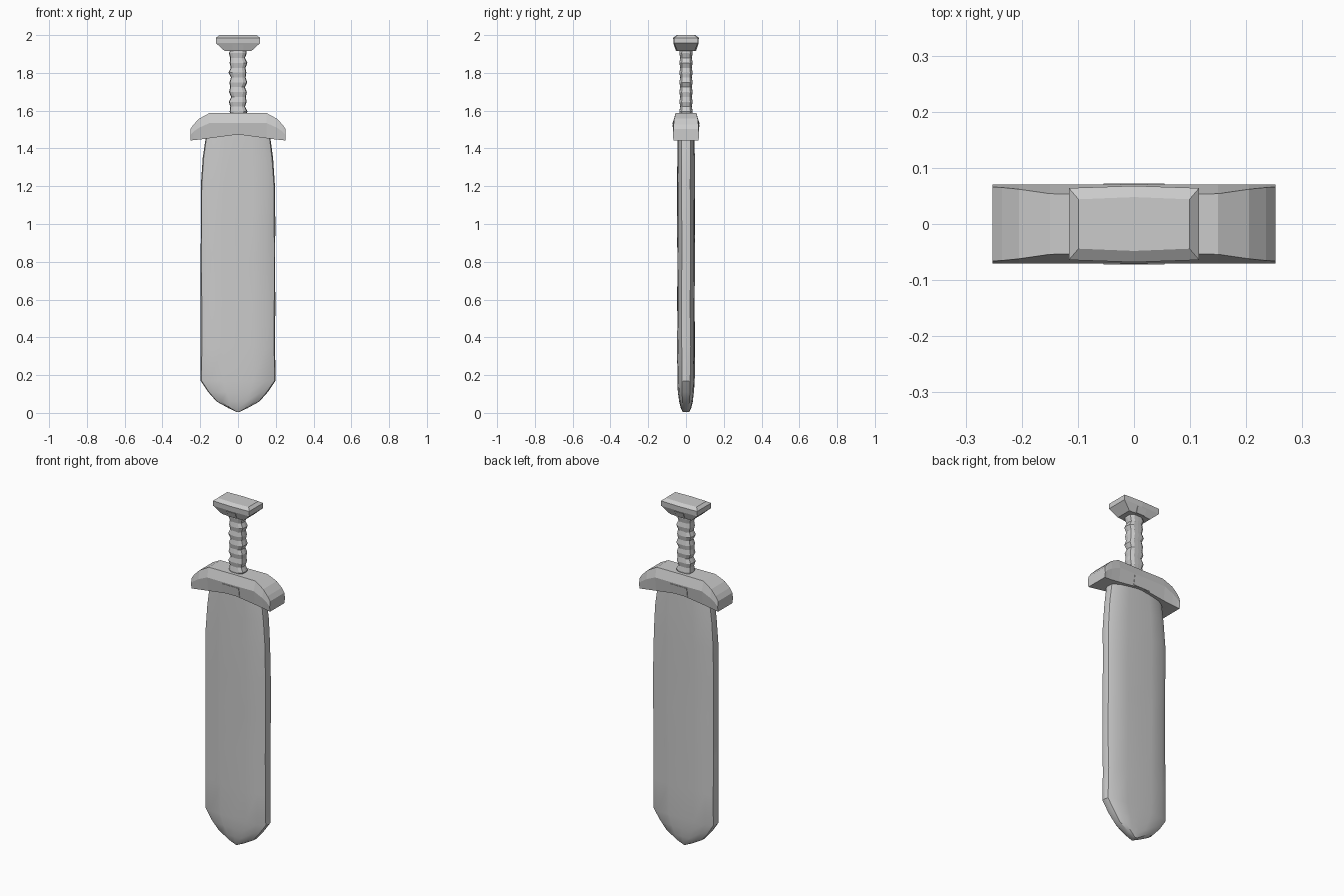
import bpy, bmesh, random
from math import sin

if "Cube" in bpy.data.objects:
    bpy.data.objects.remove(bpy.data.objects["Cube"])

random.seed(4)


def loft(name, rings, smooth=None):
    """Skin a list of closed rings (equal point counts) and cap both ends."""
    bm = bmesh.new()
    loops = [[bm.verts.new(p) for p in ring] for ring in rings]
    n = len(loops[0])
    for a, b in zip(loops, loops[1:]):
        for i in range(n):
            j = (i + 1) % n
            bm.faces.new((a[i], a[j], b[j], b[i]))
    bm.faces.new(loops[0])
    bm.faces.new(loops[-1])
    bmesh.ops.recalc_face_normals(bm, faces=bm.faces)
    mesh = bpy.data.meshes.new(name)
    bm.to_mesh(mesh)
    bm.free()
    obj = bpy.data.objects.new(name, mesh)
    bpy.context.collection.objects.link(obj)
    if smooth:
        bpy.ops.object.select_all(action='DESELECT')
        obj.select_set(True)
        bpy.context.view_layer.objects.active = obj
        bpy.ops.object.shade_smooth_by_angle(angle=smooth)
    return obj


def full_ring(quarter):
    """Mirror a quarter outline running from +x axis to +y axis."""
    half = quarter + [(-x, y) for x, y in reversed(quarter[:-1])]
    return half + [(x, -y) for x, y in reversed(half[1:-1])]


# Blade: lens-like section with broad flats, rounded point, hand-hewn edges
section = full_ring([(1, 0), (0.975, 0.5), (0.77, 0.87), (0.4, 0.98), (0, 1)])
levels = [(0.005, 0.008, 0.018), (0.025, 0.05, 0.028), (0.06, 0.113, 0.036),
          (0.11, 0.158, 0.043), (0.17, 0.199, 0.046), (0.35, 0.199, 0.047),
          (0.57, 0.199, 0.046), (0.8, 0.199, 0.047), (1.0, 0.199, 0.047),
          (1.2, 0.198, 0.047), (1.35, 0.187, 0.046), (1.45, 0.172, 0.045),
          (1.5, 0.165, 0.044)]
blade_rings = []
for z, w, t in levels:
    j = 0.003 if 0.1 < z < 1.4 else 0
    blade_rings.append([(x * w - random.uniform(0, j) * x,
                         y * t + random.uniform(-j, j) * 0.6, z)
                        for x, y in section])
loft("blade", blade_rings, smooth=0.45)

# Guard: lofted along x, arched top and shallow V underneath
half = [(0.252, 1.442, 1.47, 1.502, 0.066, 0.07, 0.066),
        (0.235, 1.444, 1.49, 1.527, 0.064, 0.07, 0.065),
        (0.205, 1.447, 1.51, 1.558, 0.062, 0.07, 0.062),
        (0.15, 1.454, 1.535, 1.588, 0.06, 0.07, 0.054)]
stations = half + [(0, 1.474, 1.535, 1.588, 0.06, 0.071, 0.052)]
stations += [(-s[0],) + s[1:] for s in reversed(half)]
loft("guard", [[(x, yb, zb), (x, ym, zm), (x, yt, zt),
                (x, -yt, zt), (x, -ym, zm), (x, -yb, zb)]
               for x, zb, zm, zt, yb, ym, yt in stations])

# Grip: octagonal handle with carved finger ripples
grip_section = full_ring([(1, 0), (0.93, 0.65), (0.55, 0.97), (0, 1)])
grip_rings = []
for i in range(15):
    z = 1.57 + 0.36 * i / 14
    ripple = 0.004 * (1 if i % 2 else -1)
    w, t = 0.043 + ripple, 0.033 + ripple * 0.6
    shift = 0.003 * sin(i * 1.9)
    grip_rings.append([(x * w + shift, y * t, z) for x, y in grip_section])
loft("grip", grip_rings)

# Pommel: flared rectangular cap with slightly bowed long sides
pommel_levels = [(1.915, 0.07, 0.046), (1.957, 0.116, 0.062),
                 (1.986, 0.116, 0.064), (2.0, 0.099, 0.044)]
loft("pommel", [[(w, t, z), (0, t + 0.004, z), (-w, t, z),
                 (-w, -t, z), (0, -t - 0.004, z), (w, -t, z)]
                for z, w, t in pommel_levels])


# Small inlaid plates on both faces of the guard and pommel
def plate(name, hw, bottom, top):
    """bottom/top: (z, outer y); a thin slab buried in the parent part."""
    for side, label in ((-1, "front"), (1, "back")):
        loft(f"{name}_{label}",
             [[(hw, side * (y - 0.02), z), (hw, side * y, z),
               (-hw, side * y, z), (-hw, side * (y - 0.02), z)]
              for z, y in (bottom, top)])


plate("guard_plate", 0.054, (1.472, 0.064), (1.526, 0.072))
plate("pommel_plate", 0.028, (1.916, 0.053), (1.95, 0.066))
